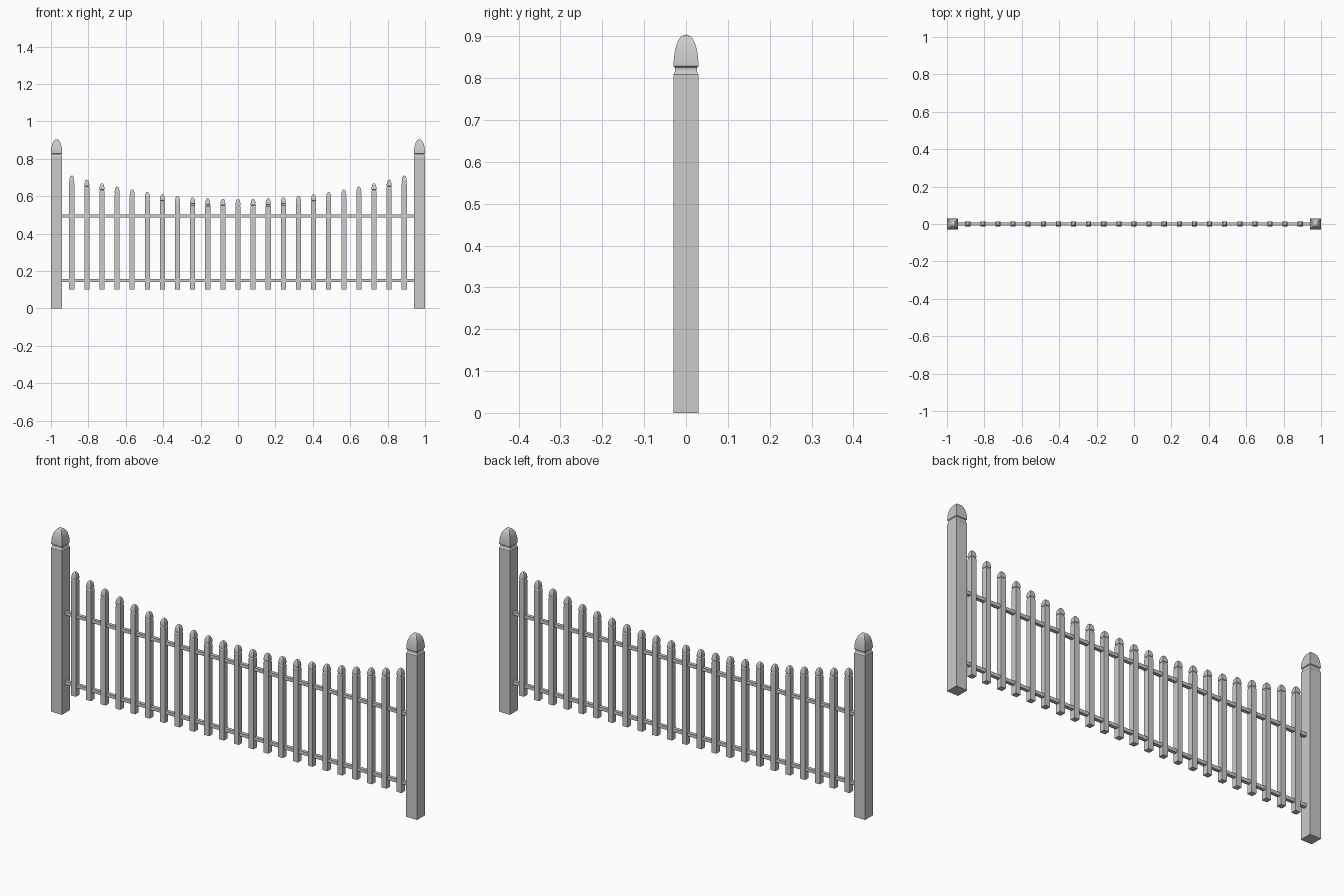
import bpy, bmesh

if "Cube" in bpy.data.objects:
    bpy.data.objects.remove(bpy.data.objects["Cube"])

# Square gothic cap profile: (half-width factor, distance below tip in half-widths)
CAP = [(1.0, 3.17), (0.93, 3.08), (0.87, 2.88), (0.86, 2.75), (0.89, 2.6), (1.0, 2.5), (0.99, 2.2), (0.95, 1.75), (0.88, 1.28),
       (0.77, 0.83), (0.62, 0.45), (0.42, 0.17), (0.2, 0.04)]


def capped_bar(name, x, half, bottom, top):
    """Square bar lofted through rings, ending in a domed four-sided cap."""
    bm = bmesh.new()
    levels = [(half, bottom)] + [(half * f, top - half * d) for f, d in CAP]
    rings = [[bm.verts.new((x + sx * r, sy * r, z))
              for sx, sy in ((-1, -1), (1, -1), (1, 1), (-1, 1))] for r, z in levels]
    bm.faces.new(rings[0][::-1])
    for a, b in zip(rings, rings[1:]):
        for i in range(4):
            j = (i + 1) % 4
            bm.faces.new((a[i], a[j], b[j], b[i]))
    tip = bm.verts.new((x, 0, top))
    for i in range(4):
        bm.faces.new((rings[-1][i], rings[-1][(i + 1) % 4], tip))
    mesh = bpy.data.meshes.new(name)
    bm.to_mesh(mesh)
    bm.free()
    obj = bpy.data.objects.new(name, mesh)
    bpy.context.collection.objects.link(obj)
    bpy.context.view_layer.objects.active = obj
    bpy.ops.object.select_all(action='DESELECT')
    obj.select_set(True)
    bpy.ops.object.shade_smooth_by_angle(angle=0.5)


# End posts
for side, x in (("left", -0.97), ("right", 0.97)):
    capped_bar(side + "_post", x, 0.03, 0, 0.904)

# Pickets, tops following a shallow dip
for i in range(-11, 12):
    capped_bar(f"picket_{i + 12:02d}", i * 0.0808, 0.0135, 0.1, 0.585 + 0.125 * (i / 11) ** 2)

# Horizontal rails
for name, z in (("upper_rail", 0.493), ("lower_rail", 0.15)):
    bpy.ops.mesh.primitive_cube_add(size=1, location=(0, 0, z))
    rail = bpy.context.object
    rail.name = name
    rail.scale = (1.88, 0.017, 0.016)
